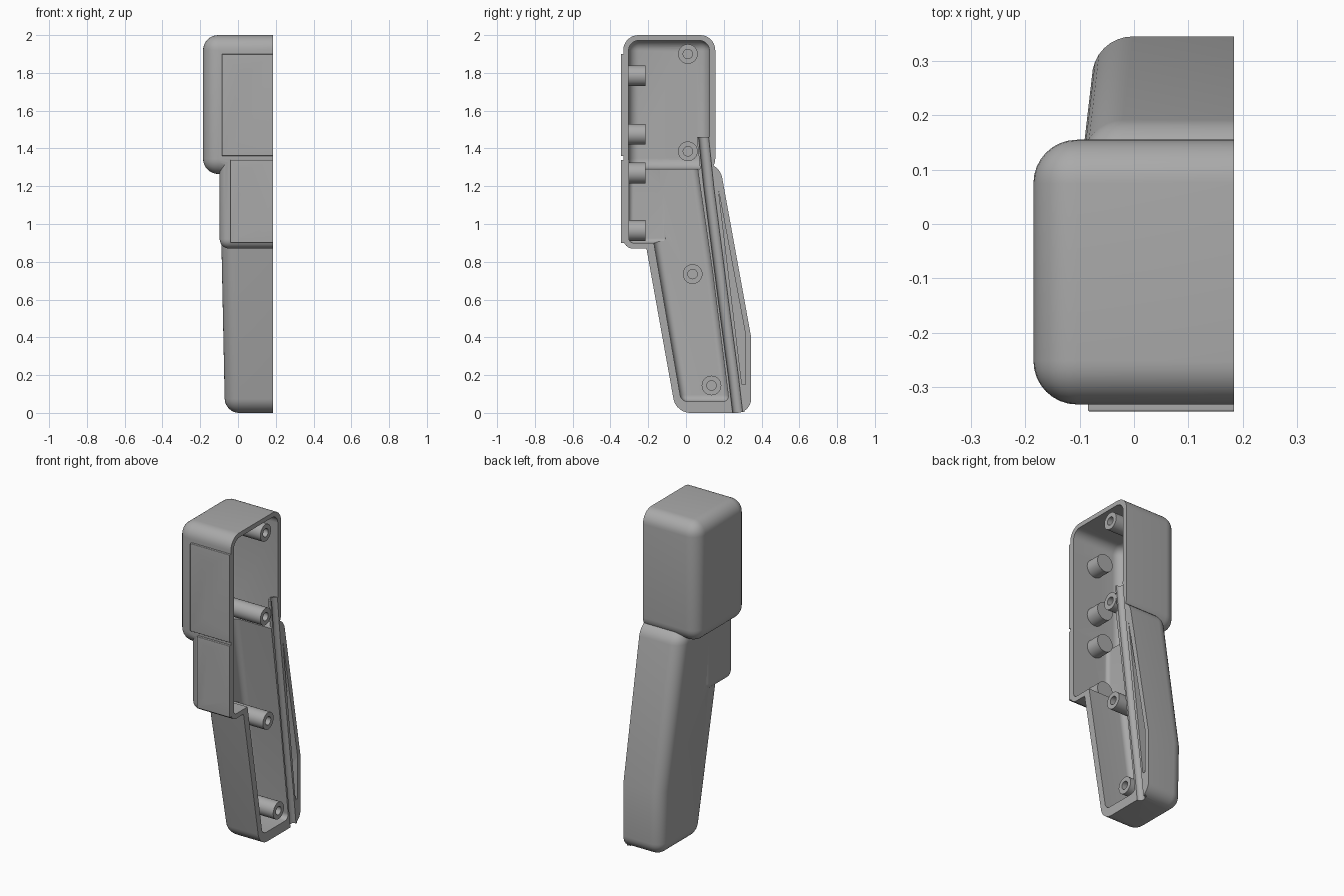
import bpy, bmesh, math
from mathutils import Vector

old = bpy.data.objects.get("Cube")
if old:
    bpy.data.objects.remove(old, do_unlink=True)

CUT = 0.184  # open plane of the half shell
grey = bpy.data.materials.new("mid grey plastic")
grey.use_nodes = True
grey.diffuse_color = (0.4, 0.4, 0.4, 1)
grey.node_tree.nodes["Principled BSDF"].inputs["Base Color"].default_value = (0.4, 0.4, 0.4, 1)


def apply_mod(ob, mod):
    bpy.context.view_layer.objects.active = ob
    bpy.ops.object.modifier_apply(modifier=mod.name)


def finish(name, bm, bevel=0.0):
    bmesh.ops.recalc_face_normals(bm, faces=bm.faces)
    me = bpy.data.meshes.new(name)
    bm.to_mesh(me)
    bm.free()
    me.materials.append(grey)
    ob = bpy.data.objects.new(name, me)
    bpy.context.collection.objects.link(ob)
    if bevel:
        mod = ob.modifiers.new("round", "BEVEL")
        mod.width, mod.segments = bevel, 8
        mod.limit_method, mod.angle_limit = "ANGLE", math.radians(30)
        apply_mod(ob, mod)
    return ob


def prism(name, profile, depth, x1=0.5, bevel=0.0):
    """Side profile (y, z) extruded in x; depth(z) gives the left wall."""
    bm = bmesh.new()
    left = [bm.verts.new((depth(z), y, z)) for y, z in profile]
    right = [bm.verts.new((x1, y, z)) for y, z in profile]
    bm.faces.new(left)
    bm.faces.new(right)
    n = len(profile)
    for i in range(n):
        j = (i + 1) % n
        bm.faces.new((left[i], left[j], right[j], right[i]))
    return finish(name, bm, bevel)


def box(name, x0, y0, y1, z0, z1, bevel=0.0, x1=0.5):
    return prism(name, [(y0, z0), (y1, z0), (y1, z1), (y0, z1)], lambda z: x0, x1, bevel)


def rod(name, a, b, r):
    a, b = Vector(a), Vector(b)
    bm = bmesh.new()
    bmesh.ops.create_cone(bm, cap_ends=True, segments=32, radius1=r, radius2=r, depth=(b - a).length)
    rot = (b - a).to_track_quat("Z", "Y")
    for v in bm.verts:
        v.co = rot @ v.co + (a + b) / 2
    return finish(name, bm)


def sweep(name, path, r):
    """Round tube along a (y, z) path lying on the open plane."""
    bm = bmesh.new()
    rings = []
    for y, z in path:
        rings.append([bm.verts.new((CUT + r * math.cos(t * math.tau / 24),
                                    y + r * math.sin(t * math.tau / 24), z)) for t in range(24)])
    for a, b in zip(rings, rings[1:]):
        for i in range(24):
            j = (i + 1) % 24
            bm.faces.new((a[i], a[j], b[j], b[i]))
    bm.faces.new(rings[0])
    bm.faces.new(rings[-1])
    return finish(name, bm)


def combine(target, parts, op):
    for p in parts:
        mod = target.modifiers.new("bool", "BOOLEAN")
        mod.operation, mod.object, mod.solver = op, p, "EXACT"
        apply_mod(target, mod)
        bpy.data.objects.remove(p, do_unlink=True)


def wall(z):
    return -0.069 - 0.021 * z  # tapered handle side


# Outer body
shell = box("half_shell_housing", -0.185, -0.332, 0.155, 1.265, 2.0, 0.08)
grip = prism("grip", [(-0.29, 1.32), (-0.053, 0), (0.345, 0), (0.345, 0.4), (0.178, 1.32)],
             wall, bevel=0.075)
neck = box("neck", -0.097, -0.331, -0.05, 0.87, 1.4, 0.05)
upper_plate = box("upper_plate", -0.085, -0.345, -0.315, 1.36, 1.9, 0.004)
lower_plate = box("lower_plate", -0.04, -0.345, -0.315, 0.9, 1.34, 0.004)
combine(shell, [grip, neck, upper_plate, lower_plate], "UNION")

# Hollow interior
head_room = box("head_room", -0.155, -0.304, 0.124, 1.292, 1.972, 0.055)
neck_room = box("neck_room", -0.064, -0.303, -0.1, 0.9, 1.4, 0.025)
grip_room = prism("grip_room", [(-0.17, 1.4), (-0.17, 0.9), (-0.025, 0.06), (0.228, 0.06),
                                (0.14, 0.75), (0.06, 1.3), (0.05, 1.4)],
                  lambda z: wall(z) + 0.03, bevel=0.035)
slot = prism("rear_slot", [(0.172, 1.18), (0.296, 0.15), (0.316, 0.15), (0.316, 0.41)],
             lambda z: -0.01)
combine(shell, [head_room, neck_room, grip_room, slot], "DIFFERENCE")

# Cable channel running down the back
path = [(0.093, 1.46), (0.12, 1.2), (0.165, 0.85), (0.21, 0.5), (0.25, 0.2), (0.273, 0.004)]
channel = sweep("cable_channel", path, 0.036)

# Screw posts across the shell and behind the front plates
posts = [(0.01, 1.9, -0.17), (0.01, 1.385, -0.17), (0.035, 0.735, -0.07), (0.135, 0.145, -0.06)]
heights = [1.785, 1.475, 1.27, 0.965]
solid = [channel]
solid += [rod("post", (x, y, z), (CUT - 0.003, y, z), 0.052) for y, z, x in posts]
solid += [rod("front_post", (0.03, -0.32, z), (0.03, -0.215, z), 0.055) for z in heights]
combine(shell, solid, "UNION")

# Bores, groove and open plane
holes = [rod("bore", (0, y, z), (0.3, y, z), 0.025) for y, z, x in posts]
holes += [rod("front_bore", (0.03, -0.4, z), (0.03, -0.2, z), 0.024) for z in heights]
holes += [rod("centre_bore", (CUT, -0.4, z), (CUT, -0.29, z), 0.03) for z in (1.44, 1.005)]
holes.append(sweep("groove", [(0.091, 1.48)] + path[1:-1] + [(0.276, -0.02)], 0.027))
holes.append(box("trim", CUT, -1, 1, -1, 3, x1=1))
combine(shell, holes, "DIFFERENCE")

# Smooth shading with sharp edges kept
bpy.ops.object.select_all(action="DESELECT")
shell.select_set(True)
bpy.context.view_layer.objects.active = shell
bpy.ops.object.shade_smooth_by_angle(angle=math.radians(30))
